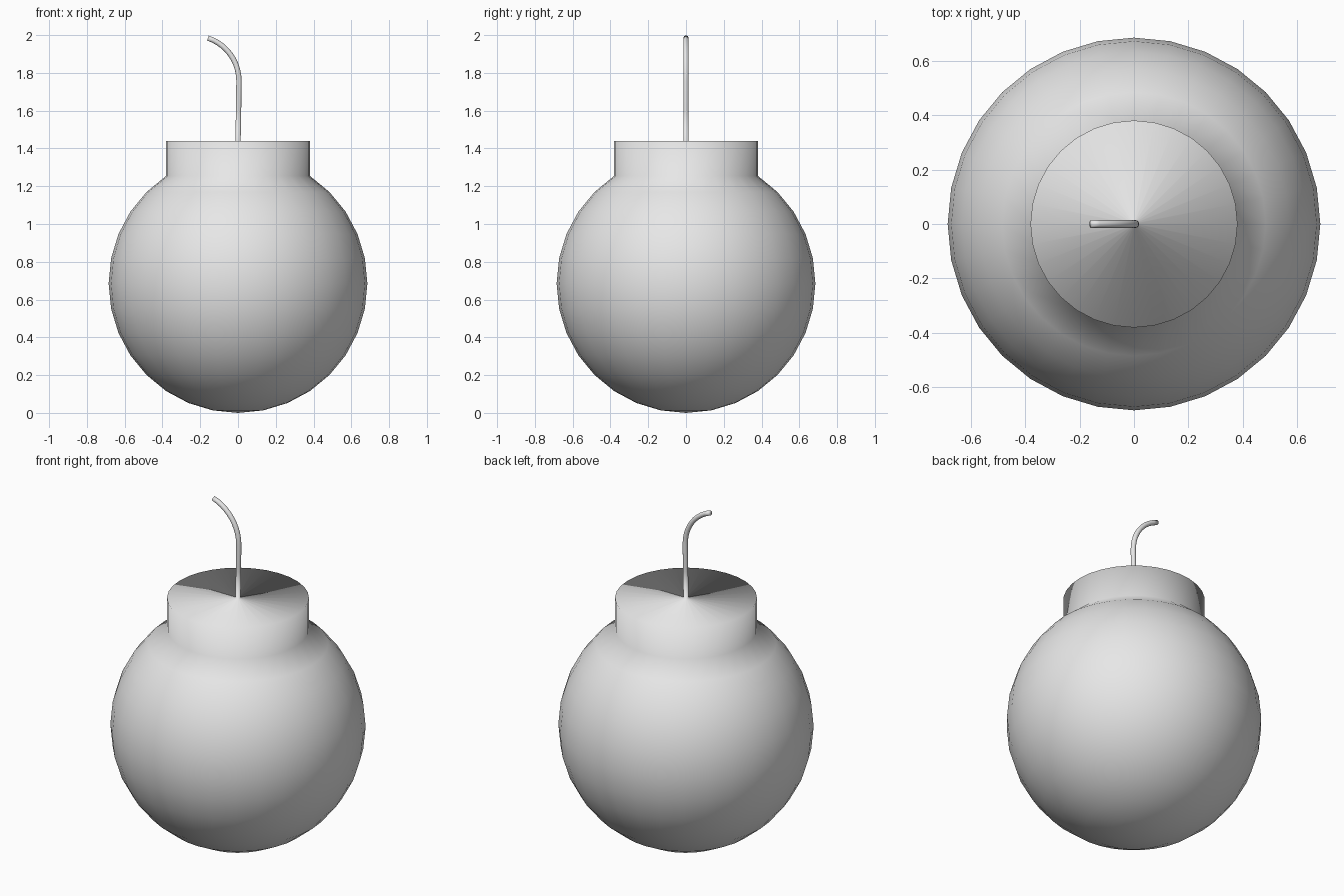
import bpy, bmesh
from math import sin, cos, pi, radians
from mathutils import Vector

cube = bpy.data.objects.get("Cube")
if cube:
    bpy.data.objects.remove(cube)

SIDES = 32
RADIUS = 0.685
NECK_TOP = 1.44
FUSE_RADIUS = 0.014

grey = bpy.data.materials.new("plain grey")
grey.use_nodes = True
colour = (0.8, 0.8, 0.8, 1)
grey.diffuse_color = colour
grey.node_tree.nodes["Principled BSDF"].inputs["Base Color"].default_value = colour

bm = bmesh.new()


def add_ring(centre, radius, tilt=0.0):
    """Ring of vertices, leaning towards -x by the tilt angle."""
    across = Vector((cos(tilt), 0, sin(tilt)))
    ring = []
    for i in range(SIDES):
        a = 2 * pi * i / SIDES
        offset = across * cos(a) + Vector((0, sin(a), 0))
        ring.append(bm.verts.new(Vector(centre) + offset * radius))
    return ring


# Round body, from the lowest ring up to the neck
step = pi / 16
rings = [add_ring((0, 0, RADIUS - RADIUS * cos(k * step)), RADIUS * sin(k * step))
         for k in range(1, 14)]

# Neck wall, and the flat top running in to the foot of the fuse
rings.append(add_ring((0, 0, NECK_TOP), RADIUS * sin(3 * step)))
rings.append(add_ring((0, 0, NECK_TOP), FUSE_RADIUS))

# Fuse: straight stem, then an arc bending towards -x
bend, sweep, bend_start = 0.238, radians(72), 1.758
rings.append(add_ring((0.003, 0, 1.6), FUSE_RADIUS))
for k in range(11):
    t = sweep * k / 10
    centre = (0.005 - bend * (1 - cos(t)), 0, bend_start + bend * sin(t))
    rings.append(add_ring(centre, FUSE_RADIUS, t))

# Skin between the rings, fan at the bottom pole, cap on the fuse tip
for low, high in zip(rings, rings[1:]):
    for i in range(SIDES):
        j = (i + 1) % SIDES
        bm.faces.new((low[i], low[j], high[j], high[i]))
pole = bm.verts.new((0, 0, 0))
for i in range(SIDES):
    bm.faces.new((pole, rings[0][(i + 1) % SIDES], rings[0][i]))
bm.faces.new(rings[-1])

# One continuous, fully smooth surface
for face in bm.faces:
    face.smooth = True
mesh = bpy.data.meshes.new("round_body_with_fuse")
bm.to_mesh(mesh)
bm.free()
mesh.materials.append(grey)
body = bpy.data.objects.new("round_body_with_fuse", mesh)
bpy.context.collection.objects.link(body)
